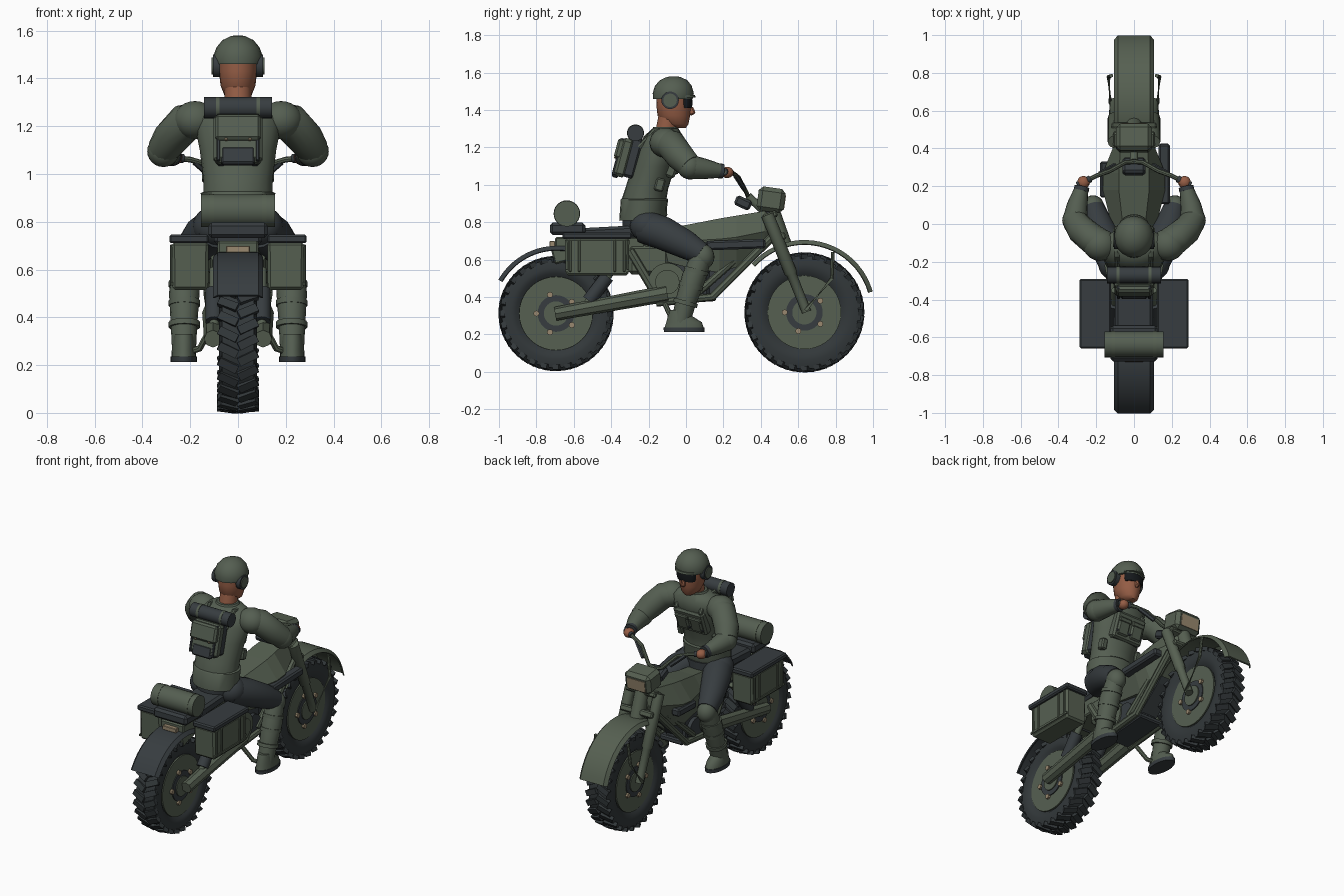
import bpy, bmesh, math
from math import sin, cos, pi, radians
from mathutils import Vector, Matrix

if "Cube" in bpy.data.objects:
    bpy.data.objects.remove(bpy.data.objects["Cube"], do_unlink=True)

def material(name, rgb):
    m = bpy.data.materials.new(name)
    m.use_nodes = True
    m.diffuse_color = (*rgb, 1)
    m.node_tree.nodes["Principled BSDF"].inputs["Base Color"].default_value = (*rgb, 1)
    return m

PAINT = material("olive paint", (.093, .117, .083))
CLOTH = material("olive cloth", (.09, .113, .083))
DARK = material("charcoal", (.038, .046, .051))
RUBBER = material("tyre rubber", (.032, .039, .042))
SKIN = material("skin", (.3, .11, .06))
TAN = material("tan", (.32, .25, .16))
BLACK = material("black lens", (.008, .01, .012))

def finish(name, bm, mat, smooth=35):
    bmesh.ops.recalc_face_normals(bm, faces=bm.faces)
    me = bpy.data.meshes.new(name)
    bm.to_mesh(me)
    bm.free()
    me.materials.append(mat)
    ob = bpy.data.objects.new(name, me)
    bpy.context.collection.objects.link(ob)
    if smooth:
        bpy.ops.object.select_all(action='DESELECT')
        ob.select_set(True)
        bpy.context.view_layer.objects.active = ob
        bpy.ops.object.shade_smooth_by_angle(angle=radians(smooth))
    return ob

def skin_rings(name, rings, mat, smooth=35, loop=False):
    """Join rings of points, each with the same count, into one surface."""
    bm = bmesh.new()
    vs = [[bm.verts.new(p) for p in r] for r in rings]
    n = len(vs[0])
    for a, b in zip(vs, vs[1:] + vs[:1] if loop else vs[1:]):
        for i in range(n):
            bm.faces.new((a[i], a[(i + 1) % n], b[(i + 1) % n], b[i]))
    if not loop:
        bm.faces.new(vs[0])
        bm.faces.new(vs[-1])
    return finish(name, bm, mat, smooth)

def box(name, c, size, mat, tilt=0, bevel=.008, taper=1):
    bm = bmesh.new()
    bmesh.ops.create_cube(bm, size=1)
    for v in bm.verts:
        k = taper if v.co.z < 0 else 1
        v.co = Vector((v.co.x * size[0] * k, v.co.y * size[1] * k, v.co.z * size[2]))
    if bevel:
        bmesh.ops.bevel(bm, geom=bm.edges[:], offset=bevel, segments=1, affect='EDGES')
    bm.transform(Matrix.Translation(c) @ Matrix.Rotation(radians(tilt), 4, 'X'))
    return finish(name, bm, mat, 0)

def ball(name, c, size, mat):
    bm = bmesh.new()
    bmesh.ops.create_uvsphere(bm, u_segments=20, v_segments=12, radius=1)
    bm.transform(Matrix.Translation(c) @ Matrix.Diagonal((*size, 1)))
    return finish(name, bm, mat)

def tube(name, pts, radii, mat, n=12):
    """Round sweep along a path; radii is one number or one per point."""
    pts = [Vector(p) for p in pts]
    if not isinstance(radii, (list, tuple)):
        radii = [radii] * len(pts)
    rings = []
    for i, p in enumerate(pts):
        t = (pts[min(i + 1, len(pts) - 1)] - pts[max(i - 1, 0)]).normalized()
        u = t.cross(Vector((0, 0, 1)) if abs(t.z) < .9 else Vector((0, 1, 0))).normalized()
        w = t.cross(u)
        rings.append([p + radii[i] * (u * cos(a * 2 * pi / n) + w * sin(a * 2 * pi / n)) for a in range(n)])
    return skin_rings(name, rings, mat)

def disc(name, c, r, depth, mat, n=32):
    h = Vector((depth / 2, 0, 0))
    return tube(name, [Vector(c) - h, Vector(c) + h], r, mat, n)

def stack(name, levels, mat, n=20):
    """Loft of level ellipses: y, z, half width, half depth."""
    return skin_rings(name, [[(rx * cos(i * 2 * pi / n), y + ry * sin(i * 2 * pi / n), z)
                              for i in range(n)] for y, z, rx, ry in levels], mat, 50)

# wheels
def wheel(name, y, z, r):
    c = Vector((0, y, z))
    prof = [(-.05, .19), (-.07, .215), (-.079, r - .06), (-.066, r - .014),
            (.066, r - .014), (.079, r - .06), (.07, .215), (.05, .19)]
    n = 48
    rings = [[c + Vector((x, q * cos(k * 2 * pi / n), q * sin(k * 2 * pi / n))) for x, q in prof] for k in range(n)]
    skin_rings(name + "_tyre", rings, RUBBER, 35, loop=True)
    bm = bmesh.new()
    lugs = 28
    for k in range(lugs):
        for s in (-1, 1):
            a = (k + s * .25) * 2 * pi / lugs
            m = (Matrix.Translation(c) @ Matrix.Rotation(a, 4, 'X') @ Matrix.Translation((s * .041, 0, r - .014))
                 @ Matrix.Rotation(s * .45, 4, 'Z') @ Matrix.Rotation(s * .1, 4, 'Y') @ Matrix.Diagonal((.085, .036, .026, 1)))
            bmesh.ops.create_cube(bm, size=1, matrix=m)
    finish(name + "_tread_lugs", bm, RUBBER, 0)
    disc(name + "_rim", c, .197, .13, PAINT, 40)
    disc(name + "_hub_ring", c, .098, .142, DARK)
    disc(name + "_hub", c, .065, .155, PAINT, 24)
    for k in range(5):
        a = k * 2 * pi / 5 + pi / 5
        disc(name + "_bolt", c + Vector((0, .105 * cos(a), .105 * sin(a))), .016, .16, TAN, 8)

def fender(name, y, z, r, a0, a1, mat):
    prof = [(-.105, r - .022), (-.085, r), (.085, r), (.105, r - .022), (.098, r - .026), (.08, r - .01), (-.08, r - .01), (-.098, r - .026)]
    rings = []
    for k in range(21):
        a = radians(a0 + (a1 - a0) * k / 20)
        rings.append([(x, y + q * cos(a), z + q * sin(a)) for x, q in prof])
    skin_rings(name, rings, mat, 25)

wheel("front_wheel", .633, .318, .317)
wheel("rear_wheel", -.695, .312, .304)
fender("front_fender", .633, .325, .38, 16, 138, PAINT)
fender("rear_fender", -.69, .312, .362, 55, 150, DARK)

# fuel tank: half widths and heights at each station along the length
def section(y, wt, w, wb, zt, zm, zb):
    return [(wt, y, zt), (w, y, zm), (wb, y, zb), (-wb, y, zb), (-w, y, zm), (-wt, y, zt)]
tank = [(-.22, .05, .09, .07, .755, .7, .62), (0, .06, .12, .09, .785, .7, .56), (.18, .08, .165, .1, .82, .71, .53),
        (.27, .08, .165, .09, .835, .72, .56), (.42, .07, .105, .06, .86, .75, .65), (.475, .04, .05, .04, .82, .76, .7)]
skin_rings("fuel_tank", [section(*s) for s in tank], PAINT, 0)

# seat, tail and luggage
box("seat", (0, -.38, .745), (.2, .36, .065), DARK, 3, .015)
box("tail_frame", (0, -.46, .665), (.17, .48, .11), PAINT)
box("tail_cowl", (0, -.65, .635), (.17, .13, .09), PAINT, 15)
box("tail_light", (0, -.715, .685), (.1, .03, .028), TAN, 0, .003)
box("rear_cushion", (0, -.633, .765), (.25, .19, .065), DARK, 0, .015)
disc("bed_roll", (0, -.637, .846), .069, .31, CLOTH, 24)
for x in (-.11, .11):
    disc("bed_roll_strap", (x, -.637, .846), .071, .018, PAINT, 24)
for s in (-1, 1):
    box("pannier_box", (s * .2, -.475, .615), (.155, .345, .2), PAINT, 0, .012, .97)
    box("pannier_lid", (s * .205, -.475, .728), (.165, .37, .036), DARK, 0, .008)
    for y in (-.62, -.57, -.38, -.33):
        box("pannier_rib", (s * .278, y, .62), (.012, .014, .17), PAINT, 0, .003)
    box("pannier_lower_band", (s * .276, -.475, .54), (.01, .34, .014), PAINT, 0, 0)
box("right_side_case", (.16, .265, .68), (.06, .32, .05), DARK, 2, .01)
box("left_side_case", (-.15, .235, .68), (.06, .19, .05), DARK, 2, .01)

# engine and chassis
box("engine_block", (0, -.02, .49), (.15, .32, .22), DARK, 0, .03)
box("cylinder", (0, .08, .58), (.13, .15, .16), DARK, -20, .02)
box("skid_plate", (0, 0, .385), (.17, .32, .035), DARK, 4)
box("side_panel", (0, -.2, .6), (.19, .22, .16), PAINT, 0, .02)
skin_rings("front_frame_panel", [[(x, .02, .66), (x, .43, .7), (x, .3, .56), (x, .13, .42), (x, .02, .44)]
                                 for x in (-.06, .06)], DARK, 0)
disc("crankcase_cover", (0, -.1, .48), .102, .22, PAINT)
disc("crankcase_cap", (0, -.1, .48), .065, .245, PAINT, 24)
disc("front_crankcase", (0, .03, .45), .07, .2, DARK, 24)
tube("steering_head", [(0, .46, .85), (0, .52, .68)], .045, PAINT)
box("lower_fork_clamp", (0, .5, .72), (.24, .07, .04), PAINT, 20)
box("upper_fork_clamp", (0, .45, .835), (.22, .08, .035), PAINT, 20)
for s in (-1, 1):
    tube("swing_arm", [(s * .105, -.7, .31), (s * .105, -.1, .42)], [.037, .045], PAINT, 8)
    tube("shock_spring", [(s * .1, -.52, .38), (s * .1, -.42, .51)], .037, DARK)
    tube("shock_rod", [(s * .1, -.54, .35), (s * .1, -.35, .6)], .02, PAINT)
    tube("down_tube", [(s * .09, .46, .72), (s * .1, .14, .4), (s * .1, -.16, .37)], .022, PAINT, 8)
    tube("brace_tube", [(s * .085, .33, .66), (s * .095, .06, .42)], .02, PAINT, 8)
    tube("rear_frame_tube", [(s * .09, -.15, .4), (s * .09, -.3, .65)], .025, PAINT, 8)
    tube("foot_peg", [(s * .1, -.12, .38), (s * .16, -.07, .27), (s * .27, -.02, .235)], .014, PAINT, 8)
    tube("fork_tube", [(s * .105, .435, .84), (s * .105, .56, .53), (s * .105, .565, .52), (s * .105, .645, .32)],
         [.034, .034, .027, .025], PAINT)
    tube("fender_stay", [(s * .125, .64, .33), (s * .135, .78, .5), (s * .12, .785, .64)], .01, PAINT, 8)
    tube("handlebar", [(0, .33, .94), (s * .05, .325, .955), (s * .13, .28, 1.04), (s * .2, .255, 1.06), (s * .3, .205, 1.07)], .012, PAINT, 8)
    tube("hand_grip", [(s * .23, .24, 1.065), (s * .3, .205, 1.07)], .019, DARK)
    tube("clutch_lever", [(s * .18, .265, 1.05), (s * .1, .31, .98)], .014, DARK, 6)
tube("steering_stem", [(0, .45, .83), (0, .33, .94)], .022, PAINT)
box("instrument_panel", (0, .305, .903), (.12, .09, .055), DARK, -25, .012)
box("headlight_housing", (0, .455, .92), (.19, .145, .13), PAINT, -8, .022)
box("headlight_lens", (0, .525, .905), (.13, .009, .075), TAN, -8, 0)
box("headlight_bracket", (0, .45, .865), (.1, .06, .06), DARK)

# rider body
stack("torso", [(-.22, .79, .13, .1), (-.225, .84, .15, .125), (-.225, .92, .145, .12), (-.21, .98, .145, .115),
                (-.172, 1.1, .16, .115), (-.135, 1.2, .18, .12), (-.12, 1.26, .17, .105), (-.11, 1.3, .1, .07)], CLOTH)
stack("jacket_hem", [(-.235, .81, .152, .122), (-.222, .92, .156, .127), (-.222, .928, .14, .12)], CLOTH)
stack("trouser_seat", [(-.22, .74, .12, .12), (-.22, .82, .145, .12)], DARK)
tube("neck", [(0, -.11, 1.27), (0, -.09, 1.37)], .056, SKIN, 16)
stack("collar", [(-.112, 1.285, .085, .075), (-.108, 1.31, .068, .066)], CLOTH)
stack("head", [(-.04, 1.305, .03, .04), (-.052, 1.325, .055, .065), (-.065, 1.37, .073, .087),
               (-.065, 1.43, .08, .094), (-.065, 1.5, .08, .09)], SKIN)
box("nose", (0, .028, 1.395), (.024, .035, .045), SKIN, 25, .008)
stack("helmet", [(-.07, 1.46, .099, .106), (-.068, 1.49, .105, .11), (-.068, 1.53, .09, .098),
                 (-.066, 1.56, .065, .072), (-.066, 1.577, .03, .035), (-.066, 1.58, .008, .01)], CLOTH)
stack("helmet_peak", [(-.02, 1.468, .083, .072), (-.02, 1.48, .083, .068)], CLOTH)
stack("goggles", [(-.005, 1.41, .062, .035), (-.005, 1.43, .068, .04), (-.005, 1.462, .068, .038)], BLACK)

# rider limbs
for s in (-1, 1):
    disc("ear_muff", (s * .09, -.085, 1.452), .047, .03, DARK, 20)
    disc("ear_muff_cap", (s * .093, -.085, 1.452), .036, .036, CLOTH, 20)
    ball("shoulder", (s * .18, -.11, 1.225), (.09, .085, .08), CLOTH)
    tube("upper_arm", [(s * .16, -.11, 1.225), (s * .22, -.08, 1.215), (s * .28, -.03, 1.15), (s * .315, .02, 1.1)],
         [.075, .08, .077, .066], CLOTH, 16)
    ball("elbow", (s * .312, .02, 1.095), (.068, .066, .066), CLOTH)
    tube("forearm", [(s * .312, .02, 1.095), (s * .3, .1, 1.085), (s * .28, .18, 1.075)], [.066, .055, .038], CLOTH, 16)
    tube("glove_cuff", [(s * .28, .175, 1.075), (s * .275, .197, 1.072)], .04, DARK, 16)
    ball("hand", (s * .268, .22, 1.066), (.033, .034, .03), SKIN)
    tube("thumb", [(s * .25, .21, 1.075), (s * .235, .245, 1.06)], .013, SKIN, 8)
    ball("hip", (s * .1, -.21, .78), (.09, .09, .085), DARK)
    tube("thigh", [(s * .09, -.22, .775), (s * .14, -.12, .74), (s * .19, 0, .68), (s * .215, .085, .63)],
         [.09, .09, .077, .06], DARK, 16)
    ball("knee_pad", (s * .217, .09, .615), (.06, .062, .068), CLOTH)
    tube("shin", [(s * .217, .085, .62), (s * .225, .04, .5), (s * .226, -.005, .36), (s * .226, -.03, .26)],
         [.055, .064, .055, .05], CLOTH, 16)
    for y, z in ((.058, .55), (.03, .47), (.0, .38)):
        tube("shin_band", [(s * .224, y, z), (s * .224, y - .006, z - .022)], .066, CLOTH, 16)
    stack("boot", [(0, .235, .052, .105), (0, .265, .05, .095), (-.02, .295, .045, .068), (-.03, .33, .04, .045)],
          CLOTH).location = (s * .227, -.01, 0)
    stack("boot_sole", [(0, .212, .055, .108), (0, .236, .056, .11)], DARK).location = (s * .227, -.01, 0)
    # harness straps and chest pouches
    tube("shoulder_strap", [(s * .085, -.25, 1.2), (s * .09, -.17, 1.29), (s * .09, -.08, 1.28), (s * .09, -.025, 1.2),
                            (s * .08, -.065, 1.08)], .014, CLOTH, 8)
    box("chest_pouch", (s * .05, -.052, 1.11), (.085, .05, .11), CLOTH, -20, .01)
    box("pouch_flap", (s * .05, -.03, 1.145), (.09, .04, .03), CLOTH, -20, .006)
    box("pouch_edge", (s * .05, -.064, 1.08), (.094, .045, .012), DARK, -20, 0)
    box("belt_pouch", (s * .13, -.14, 1.0), (.04, .05, .07), CLOTH, -15)
box("chest_rig", (0, -.065, 1.12), (.22, .06, .17), CLOTH, -20, .012)

# backpack
box("backpack_frame", (0, -.285, 1.145), (.19, .07, .22), DARK, -15, .015)
box("backpack_body", (0, -.332, 1.145), (.205, .07, .21), CLOTH, -15, .018)
box("backpack_flap", (0, -.34, 1.19), (.19, .07, .11), CLOTH, -15, .012)
box("backpack_pocket", (0, -.372, 1.075), (.14, .035, .075), DARK, -15, .008)
disc("blanket_roll", (0, -.27, 1.277), .044, .285, DARK, 20)
for s in (-1, 1):
    disc("blanket_strap", (s * .085, -.27, 1.277), .046, .016, CLOTH, 20)
    box("backpack_strap", (s * .082, -.357, 1.15), (.014, .03, .2), DARK, -15, .003)
    box("backpack_buckle", (s * .05, -.374, 1.145), (.014, .02, .012), TAN, -15, .003)
